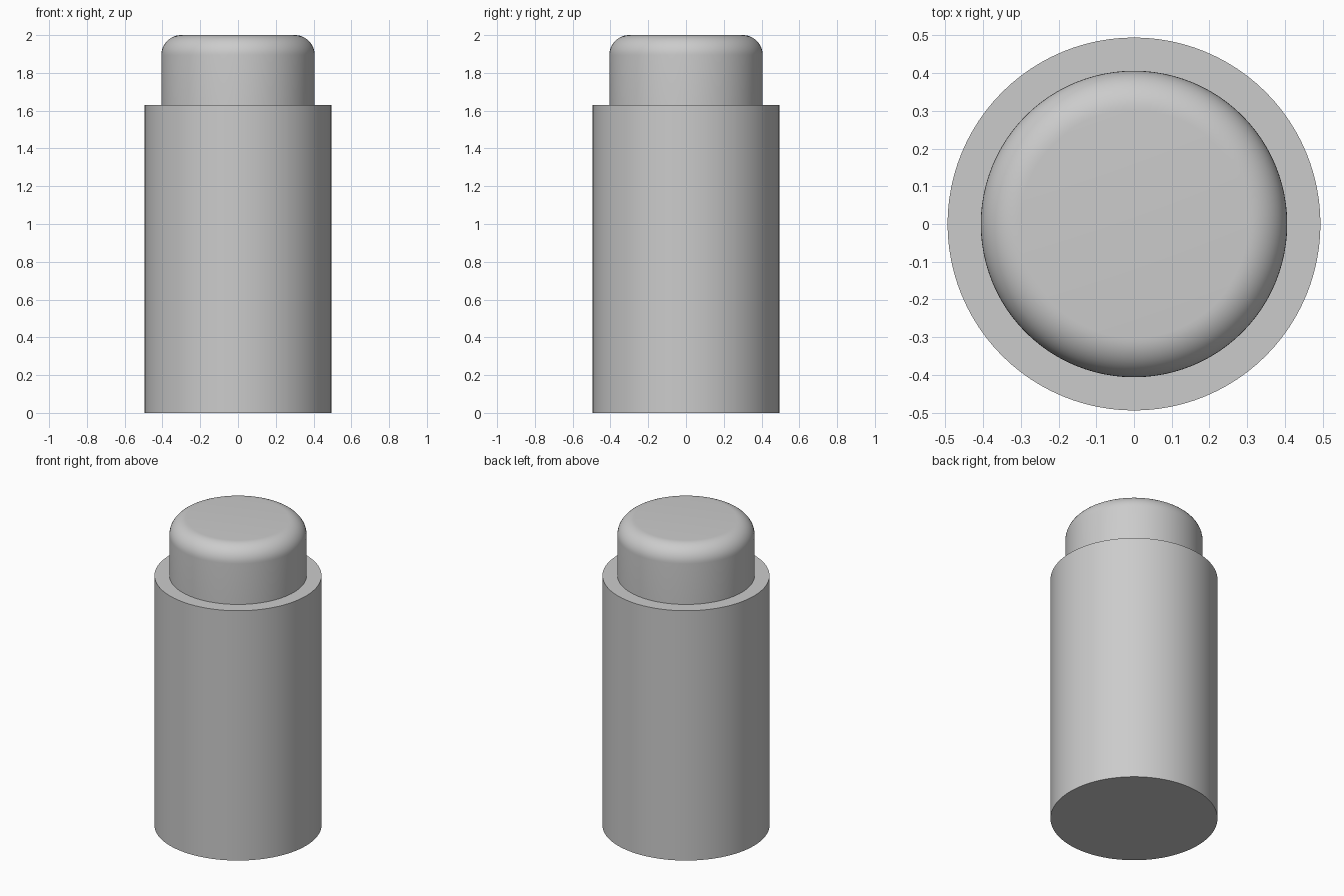
import bpy
import bmesh
from math import sin, cos, pi, radians

cube = bpy.data.objects.get("Cube")
if cube:
    bpy.data.objects.remove(cube, do_unlink=True)

SEGMENTS = 96
BODY_RADIUS, BODY_TOP = 0.494, 1.63
CAP_RADIUS, CAP_TOP, FILLET = 0.406, 2.0, 0.105

grey = bpy.data.materials.new("light_grey")
grey.use_nodes = True
colour = (0.6, 0.6, 0.6, 1)
grey.diffuse_color = colour
grey.node_tree.nodes["Principled BSDF"].inputs["Base Color"].default_value = colour


def lathe(name, profile):
    """Revolve (radius, height) points about z, closing both ends."""
    bm = bmesh.new()
    rings = []
    for r, z in profile:
        rings.append([bm.verts.new((r * cos(2 * pi * i / SEGMENTS),
                                    r * sin(2 * pi * i / SEGMENTS), z))
                      for i in range(SEGMENTS)])
    for low, high in zip(rings, rings[1:]):
        for i in range(SEGMENTS):
            j = (i + 1) % SEGMENTS
            bm.faces.new((low[i], low[j], high[j], high[i]))
    bm.faces.new(rings[0][::-1])
    bm.faces.new(rings[-1])
    mesh = bpy.data.meshes.new(name)
    bm.to_mesh(mesh)
    bm.free()
    mesh.materials.append(grey)
    obj = bpy.data.objects.new(name, mesh)
    bpy.context.collection.objects.link(obj)
    bpy.ops.object.select_all(action="DESELECT")
    obj.select_set(True)
    bpy.context.view_layer.objects.active = obj
    bpy.ops.object.shade_smooth_by_angle(angle=radians(30))
    return obj


# Main cylinder
lathe("body", [(BODY_RADIUS, 0), (BODY_RADIUS, BODY_TOP)])

# Narrower cap with a rounded top edge
steps = 12
arc = [(CAP_RADIUS - FILLET + FILLET * cos(pi / 2 * k / steps),
        CAP_TOP - FILLET + FILLET * sin(pi / 2 * k / steps))
       for k in range(steps + 1)]
lathe("cap", [(CAP_RADIUS, BODY_TOP)] + arc)
